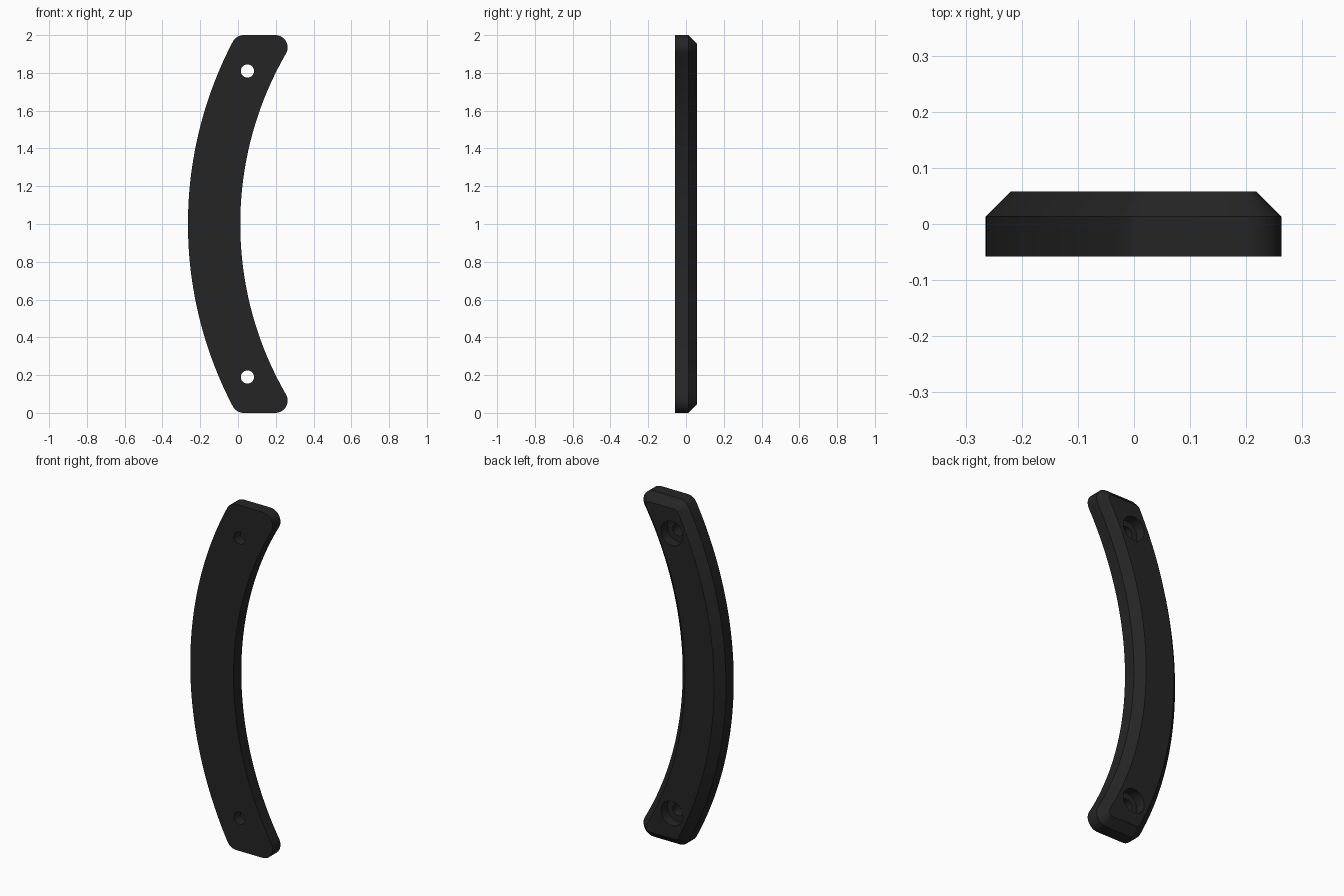
import bpy, bmesh, math

if "Cube" in bpy.data.objects:
    bpy.data.objects.remove(bpy.data.objects["Cube"])

CX, R_OUT, R_IN = 1.815, 2.08, 1.803   # shared arc centre and the two arc radii
FILLET, CHAMFER, HALF_T = 0.065, 0.045, 0.058

black = bpy.data.materials.new("matte black")
black.diffuse_color = (0.018, 0.018, 0.018, 1)
black.use_nodes = True
black.node_tree.nodes["Principled BSDF"].inputs["Base Color"].default_value = black.diffuse_color


def outline(inset):
    """Curved bar outline in x, z (z about the middle), shrunk by inset."""
    ro, ri, f = R_OUT - inset, R_IN + inset, FILLET - inset
    zc = 1 - FILLET
    a_out = math.asin(zc / (R_OUT - FILLET))
    a_in = math.asin(zc / (R_IN + FILLET))
    x_out = CX - (R_OUT - FILLET) * math.cos(a_out)
    x_in = CX - (R_IN + FILLET) * math.cos(a_in)

    def arc(cx, cz, r, a0, a1, n):
        return [(cx + r * math.cos(a0 + (a1 - a0) * i / n),
                 cz + r * math.sin(a0 + (a1 - a0) * i / n)) for i in range(n + 1)]

    pi = math.pi
    pts = arc(CX, 0, ro, pi + a_out, pi - a_out, 64)                # outer arc, going up
    pts += arc(x_out, zc, f, pi - a_out, pi / 2, 10)[1:]            # top left corner
    pts += arc(x_in, zc, f, pi / 2, -a_in, 16)                      # top right corner
    pts += arc(CX, 0, ri, pi - a_in, pi + a_in, 64)[1:]             # inner arc, going down
    pts += arc(x_in, -zc, f, a_in, -pi / 2, 16)[1:]                 # bottom right corner
    pts += arc(x_out, -zc, f, -pi / 2, -pi + a_out, 10)[:-1]        # bottom left corner
    return pts


def mesh_object(name, bm):
    bmesh.ops.recalc_face_normals(bm, faces=bm.faces)
    me = bpy.data.meshes.new(name)
    bm.to_mesh(me)
    bm.free()
    me.materials.append(black)
    ob = bpy.data.objects.new(name, me)
    bpy.context.collection.objects.link(ob)
    return ob


def loft(bm, rings):
    """Skin closed rings of points and cap both ends."""
    loops = [[bm.verts.new(p) for p in ring] for ring in rings]
    n = len(loops[0])
    for a, b in zip(loops, loops[1:]):
        for i in range(n):
            j = (i + 1) % n
            bm.faces.new((a[i], a[j], b[j], b[i]))
    bm.faces.new(loops[0])
    bm.faces.new(loops[-1])


# Curved handle bar, chamfered all round its back edge
bm = bmesh.new()
loft(bm, [[(x, y, z + 1) for x, z in outline(inset)]
          for y, inset in ((-HALF_T, 0), (HALF_T - CHAMFER, 0), (HALF_T, CHAMFER))])
bar = mesh_object("curved_handle", bm)

# Screw holes with a wide counterbore at the back
STEPS = ((-0.1, 0.035), (0.0, 0.035), (0.0, 0.07), (0.1, 0.07))
for name, z in (("lower_hole_cutter", 0.19), ("upper_hole_cutter", 1.81)):
    bm = bmesh.new()
    loft(bm, [[(0.05 + r * math.cos(i * math.tau / 48), y, z + r * math.sin(i * math.tau / 48))
               for i in range(48)] for y, r in STEPS])
    cutter = mesh_object(name, bm)
    cutter.hide_render = True
    mod = bar.modifiers.new(name, 'BOOLEAN')
    mod.operation = 'DIFFERENCE'
    mod.solver = 'EXACT'
    mod.object = cutter

# Bake the holes in, drop the cutters and smooth the curved walls
bpy.context.view_layer.update()
baked = bpy.data.meshes.new_from_object(bar.evaluated_get(bpy.context.evaluated_depsgraph_get()))
bar.modifiers.clear()
bar.data = baked
for ob in list(bpy.data.objects):
    if ob != bar:
        bpy.data.objects.remove(ob)
bpy.ops.object.select_all(action='DESELECT')
bar.select_set(True)
bpy.context.view_layer.objects.active = bar
bpy.ops.object.shade_smooth_by_angle(angle=math.radians(30))
